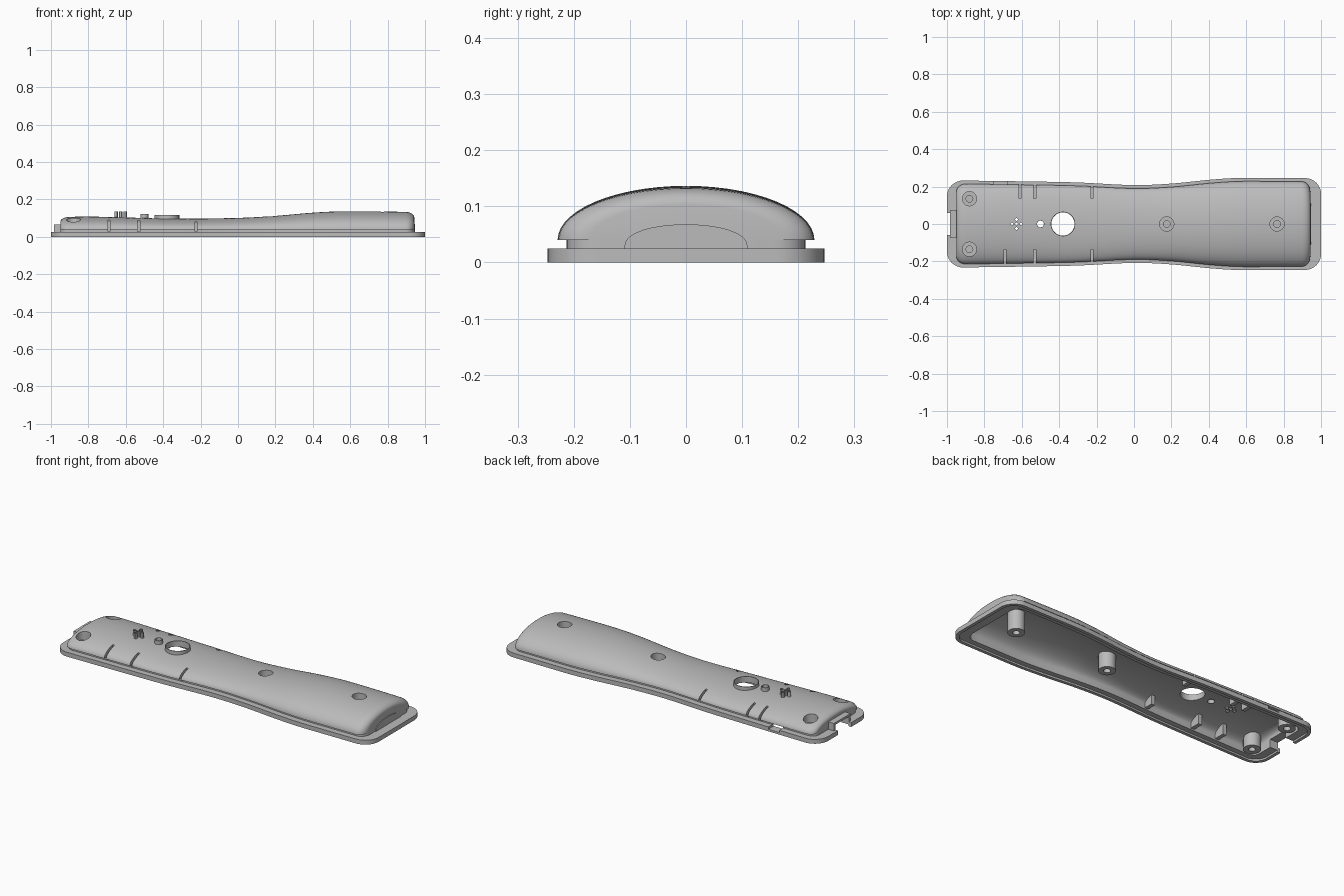
import bpy, bmesh, math
from mathutils import Vector, Matrix

if "Cube" in bpy.data.objects:
    bpy.data.objects.remove(bpy.data.objects["Cube"])

grey = bpy.data.materials.new("shell_grey")
grey.diffuse_color = (0.5, 0.5, 0.5, 1)
grey.use_nodes = True
grey.node_tree.nodes["Principled BSDF"].inputs["Base Color"].default_value = grey.diffuse_color


def curve(pts, x):
    """Smooth interpolation through (x, value) pairs."""
    x = min(max(x, pts[0][0]), pts[-1][0])
    n = len(pts)
    slope = lambda i: ((pts[min(i + 1, n - 1)][1] - pts[max(i - 1, 0)][1])
                       / (pts[min(i + 1, n - 1)][0] - pts[max(i - 1, 0)][0]))
    for i in range(n - 1):
        (x0, a), (x1, b) = pts[i], pts[i + 1]
        if x <= x1:
            d = x1 - x0
            t = (x - x0) / d
            return (a * (2*t**3 - 3*t*t + 1) + b * (3*t*t - 2*t**3)
                    + d * slope(i) * (t**3 - 2*t*t + t) + d * slope(i + 1) * (t**3 - t*t))
    return pts[-1][1]


WIDTH = [(-1, .232), (-.9, .232), (-.6, .228), (-.3, .222), (0, .208), (.2, .216),
         (.4, .236), (.55, .246), (.75, .246), (1, .245)]
HEIGHT = [(-1, .104), (-.8, .108), (-.55, .102), (-.35, .097), (0, .101), (.2, .112),
          (.4, .129), (.55, .136), (.8, .135), (1, .13)]


def make(name, bm):
    bmesh.ops.recalc_face_normals(bm, faces=bm.faces)
    me = bpy.data.meshes.new(name)
    bm.to_mesh(me)
    bm.free()
    me.materials.append(grey)
    ob = bpy.data.objects.new(name, me)
    bpy.context.collection.objects.link(ob)
    return ob


def boolean(ob, tool, op):
    m = ob.modifiers.new("b", 'BOOLEAN')
    m.operation, m.object, m.solver = op, tool, 'EXACT'
    bpy.context.view_layer.objects.active = ob
    bpy.ops.object.modifier_apply(modifier=m.name)
    bpy.data.objects.remove(tool)


def cut(ob, tool):
    boolean(ob, tool, 'DIFFERENCE')


def box(x0, x1, y0, y1, z0, z1, name="box"):
    bm = bmesh.new()
    mat = (Matrix.Translation(((x0 + x1) / 2, (y0 + y1) / 2, (z0 + z1) / 2))
           @ Matrix.Diagonal((x1 - x0, y1 - y0, z1 - z0, 1)))
    bmesh.ops.create_cube(bm, size=1, matrix=mat)
    return make(name, bm)


def cyl(x, y, r, z0, z1, name="cyl", n=32):
    bm = bmesh.new()
    bmesh.ops.create_cone(bm, cap_ends=True, segments=n, radius1=r, radius2=r, depth=z1 - z0,
                          matrix=Matrix.Translation((x, y, (z0 + z1) / 2)))
    return make(name, bm)


def loft(name, x0, x1, inset, drop, neck, bottom):
    """Domed body made from half-ellipse sections with rounded ends."""
    bm = bmesh.new()
    arc = [math.sin(i / 6 * math.pi / 2) for i in range(7)]
    xs = [x0 + .05 * (1 - s) for s in reversed(arc)]
    xs += [x0 + .05 + (x1 - x0 - .095) * i / 44 for i in range(1, 44)]
    xs += [x1 - .045 * (1 - s) for s in arc]
    rings = []
    for x in xs:
        w = curve(WIDTH, x) - .018 - inset
        h = curve(HEIGHT, x) - drop
        sl, sr = max(0, (x0 + .05 - x) / .05), max(0, (x - x1 + .045) / .045)
        dl, dr = 1 - math.sqrt(max(0, 1 - sl*sl)), 1 - math.sqrt(max(0, 1 - sr*sr))
        w -= .04 * dl + .056 * dr
        h -= .024 * dl + .028 * dr
        pts = [(w - neck, bottom), (w - neck, .04)] if neck else [(w, bottom)]
        for i in range(29):
            a = math.pi * i / 28
            pts.append((w * math.cos(a), .04 + (h - .04) * math.sin(a)))
        pts += [(-y, z) for y, z in reversed(pts[:2 if neck else 1])]
        rings.append([bm.verts.new((x, y, z)) for y, z in pts])
    n = len(rings[0])
    for a, b in zip(rings, rings[1:]):
        for i in range(n):
            bm.faces.new((a[i], a[(i + 1) % n], b[(i + 1) % n], b[i]))
    bm.faces.new(rings[0])
    bm.faces.new(rings[-1])
    return make(name, bm)


def slab(name, inset, z0, z1, r=.085):
    """Waisted outline with rounded corners, extruded upwards."""
    ends = [r * (1 - math.cos(math.pi / 2 * i / 10)) for i in range(11)]
    L = 1 - inset
    xs = [-L + e for e in ends] + [-L + r + (2 * L - 2 * r) * i / 44 for i in range(1, 44)]
    xs += [L - e for e in reversed(ends)]
    side = []
    for x in xs:
        d = min(L - abs(x), r)
        side.append((x, curve(WIDTH, x) - inset - r + math.sqrt(max(0, r*r - (r - d)**2))))
    pts = side + [(x, -y) for x, y in reversed(side)]
    bm = bmesh.new()
    face = bm.faces.new([bm.verts.new((x, y, z0)) for x, y in pts])
    ext = bmesh.ops.extrude_face_region(bm, geom=[face])
    bmesh.ops.translate(bm, vec=(0, 0, z1 - z0),
                        verts=[v for v in ext["geom"] if isinstance(v, bmesh.types.BMVert)])
    return make(name, bm)


# Outer shell: dome, rim flange and connector housing
shell = loft("rear_shell", -.95, .943, 0, 0, .016, .012)
boolean(shell, slab("flange", 0, 0, .025), 'UNION')
boolean(shell, box(-.985, -.92, -.075, .075, .001, .067), 'UNION')

# Cavity, leaving the screw posts and side ribs standing
SCREWS = [(-.88, .135), (-.88, -.135), (.175, 0), (.765, 0)]
SLITS = [(-.69, -1), (-.53, -1), (-.225, -1), (-.61, 1), (-.53, 1), (-.225, 1)]
cavity = loft("cavity", -.935, .926, .03, .014, 0, -.02)
for x, y in SCREWS:
    cut(cavity, cyl(x, y, .044, .008, .3))
for x, s in SLITS:
    ya, yb = sorted((s * .12, s * .3))
    cut(cavity, box(x - .011, x + .011, ya, yb, .018, .3))
cut(shell, cavity)
cut(shell, slab("rim_step", .018, -.02, .01, .07))

# Screw wells and pilot holes
for x, y in SCREWS:
    cut(shell, cyl(x, y, .038, .05, .3))
    cut(shell, cyl(x, y, .018, .035, .06, n=20))
    cut(shell, cyl(x, y, .018, -.02, .03, n=20))

# Side slits
for x, s in SLITS:
    ya, yb = sorted((s * .135, s * .215))
    cut(shell, box(x - .006, x + .006, ya, yb, .028, .3))

# Connector opening at the end and side window
cut(shell, box(-1.05, -.915, -.06, .06, -.05, .055))
cut(shell, box(-.75, -.68, .16, .3, .012, .036))

# Holes with thin raised collars: large, small and a cluster of five
HOLES = [("large_collar", -.38, 0, .062, .004, .116, 48), ("small_collar", -.5, 0, .018, .003, .122, 20)]
for dx, dy in ((0, 0), (.024, 0), (-.024, 0), (0, .024), (0, -.024)):
    HOLES.append(("vent_collar", -.628 + dx, dy, .0075, .002, .134, 12))
parts = [shell]
for name, x, y, r, t, z, n in HOLES:
    cut(shell, cyl(x, y, r, .05, .3, n=n))
    collar = cyl(x, y, r + t, .084, z, name, n)
    cut(collar, cyl(x, y, r, .05, .3, n=n))
    parts.append(collar)

# Arched plate on the flat end
bm = bmesh.new()
arch = [(.11 * math.cos(math.pi * i / 20), .025 + .043 * math.sin(math.pi * i / 20) ** .8) for i in range(21)]
face = bm.faces.new([bm.verts.new((.942, y, z)) for y, z in arch])
ext = bmesh.ops.extrude_face_region(bm, geom=[face])
bmesh.ops.translate(bm, vec=Vector((.005, 0, 0)),
                    verts=[v for v in ext["geom"] if isinstance(v, bmesh.types.BMVert)])
parts.append(make("end_arch_plate", bm))

# Smooth shading with crisp edges
for ob in bpy.context.scene.objects:
    ob.select_set(ob in parts)
bpy.context.view_layer.objects.active = shell
bpy.ops.object.shade_smooth_by_angle(angle=math.radians(30))
